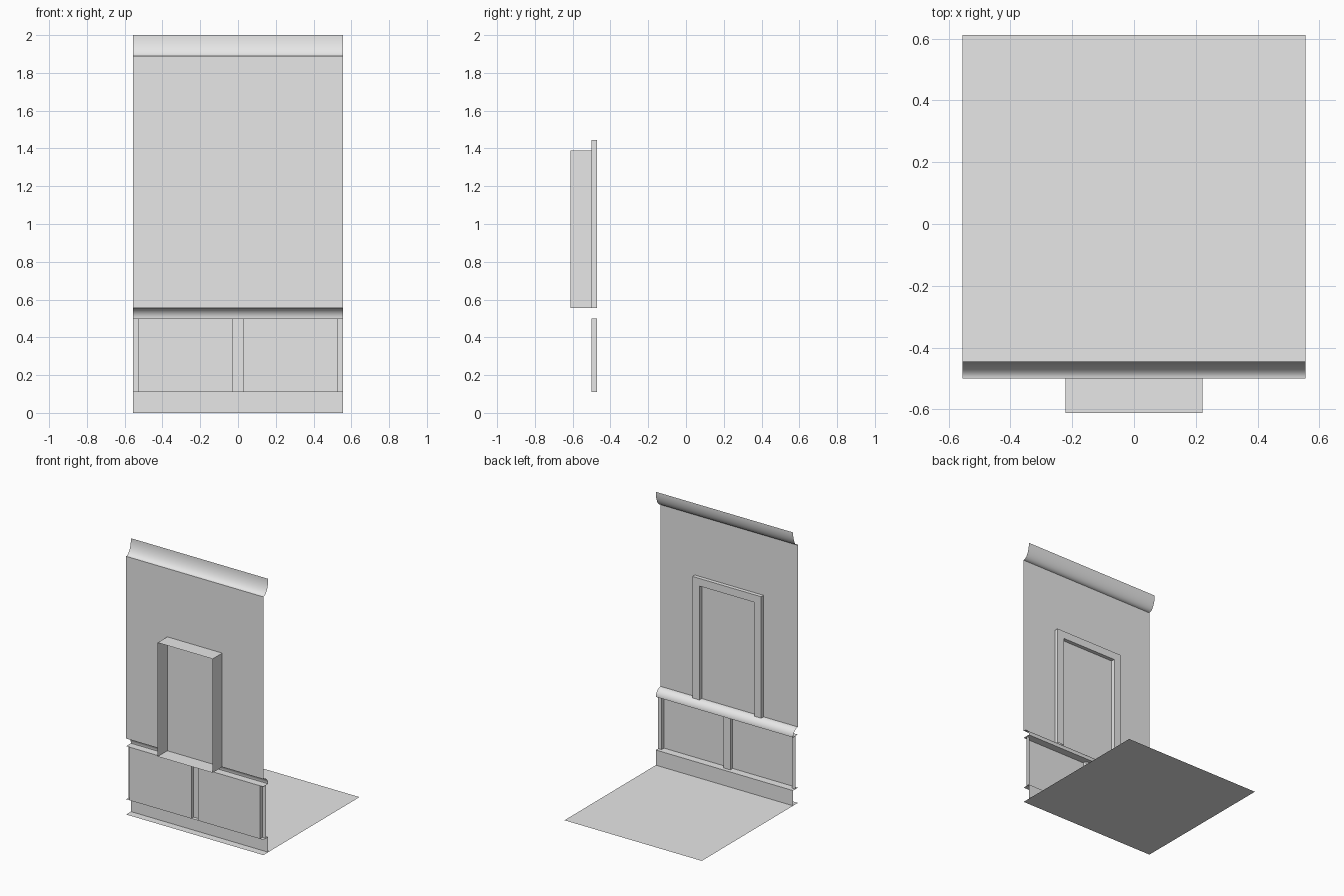
import bpy, bmesh, math

cube = bpy.data.objects.get("Cube")
if cube:
    bpy.data.objects.remove(cube, do_unlink=True)

# Sizes are in metres for a 2 m wide room module, then scaled down
SCALE = 1 / 1.8
WALL_Y = -0.9
HALF = 1.0

plaster = bpy.data.materials.new("plain_grey")
plaster.use_nodes = True
GREY = (0.8, 0.8, 0.8, 1)
plaster.diffuse_color = GREY
plaster.node_tree.nodes["Principled BSDF"].inputs["Base Color"].default_value = GREY


def loft(name, rings, closed=False, smooth=False):
    """Open sheet through matching rings; y is measured from the wall plane."""
    bm = bmesh.new()
    rows = [[bm.verts.new((x * SCALE, (y + WALL_Y) * SCALE, z * SCALE))
             for x, y, z in ring] for ring in rings]
    for a, b in zip(rows, rows[1:]):
        count = len(a) if closed else len(a) - 1
        for j in range(count):
            k = (j + 1) % len(a)
            bm.faces.new((a[j], a[k], b[k], b[j]))
    mesh = bpy.data.meshes.new(name)
    bm.to_mesh(mesh)
    bm.free()
    mesh.materials.append(plaster)
    obj = bpy.data.objects.new(name, mesh)
    bpy.context.collection.objects.link(obj)
    if smooth:
        bpy.ops.object.select_all(action='DESELECT')
        obj.select_set(True)
        bpy.context.view_layer.objects.active = obj
        bpy.ops.object.shade_smooth_by_angle(angle=math.radians(35))
    return obj


def along_wall(name, profile, smooth=False):
    """Run a (y, z) profile across the full width of the module."""
    return loft(name, [[(x, y, z) for y, z in profile] for x in (-HALF, HALF)],
                smooth=smooth)


def quarter(cy, cz, ry, rz, start, end, steps=12):
    """Elliptical arc as (y, z) points, angles in degrees."""
    angles = [math.radians(start + (end - start) * i / steps) for i in range(steps + 1)]
    return [(cy + ry * math.cos(t), cz + rz * math.sin(t)) for t in angles]


# Floor, baseboard and wall
along_wall("floor", [(2, 0), (0, 0)])
along_wall("baseboard", [(0.1, 0), (0.1, 0.2), (0, 0.2)])
along_wall("upper_wall", [(0, 1), (0, 3.4)])

# Rounded mouldings
along_wall("chair_rail", [(0, 0.9)] + quarter(0, 0.9, 0.1, 0.1, 0, 90), smooth=True)
along_wall("crown_moulding", quarter(0, 3.6, 0.1, 0.2, -90, 0), smooth=True)

# Panelling with raised posts at the middle and both ends
D = 0.05
right_half = [(HALF, D), (HALF - D, D), (HALF - D, 0), (D, 0), (D, D)]
panel = right_half + [(-x, y) for x, y in reversed(right_half)]
loft("wainscot_panelling", [[(x, y, z) for x, y in panel] for z in (0.2, 0.9)])

# Window: deep reveal behind the wall and a raised trim around three sides
W, SILL, HEAD, TRIM = 0.4, 1.0, 2.5, 0.1
opening = [(W, SILL), (-W, SILL), (-W, HEAD), (W, HEAD)]
loft("window_reveal", [[(x, y, z) for x, z in opening] for y in (0, -0.2)], closed=True)

section = [(TRIM, 0), (TRIM, D), (0, D), (0, 0)]
path = [(1, False), (1, True), (-1, True), (-1, False)]
loft("window_trim", [[(side * (W + out), y, HEAD + out if top else SILL)
                      for out, y in section] for side, top in path])
